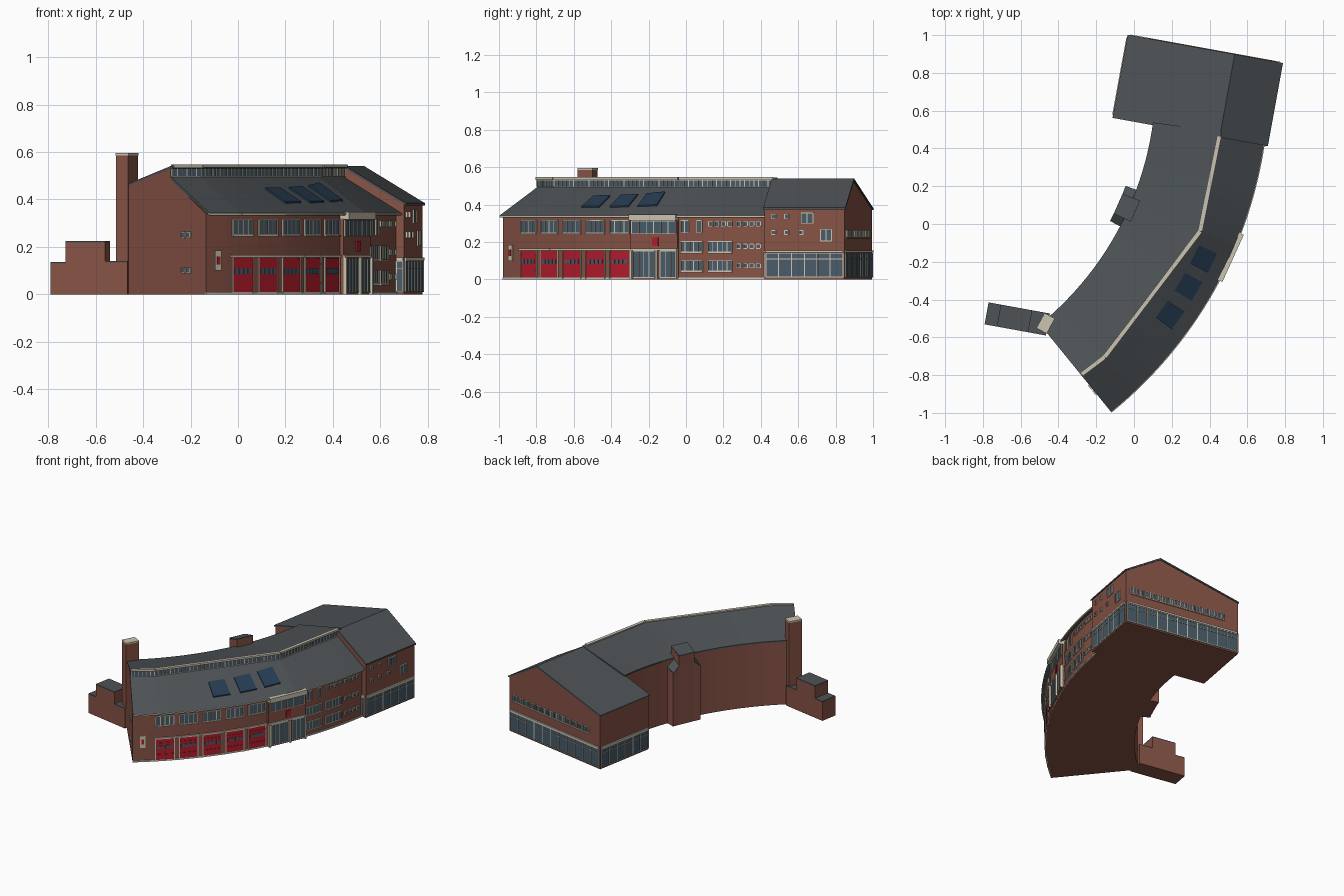
import bpy, bmesh, math
from mathutils import Vector

if "Cube" in bpy.data.objects:
    bpy.data.objects.remove(bpy.data.objects["Cube"])

CX, CY, R_OUT, R_IN = -1.545, 0.757, 2.235, 1.667   # arc centre and wall radii
A0, A1 = -50.9, -7.6                                # arc start and end in degrees
COL = dict(brick=(.24, .085, .06), slate=(.075, .085, .092), glass=(.065, .105, .14),
           red=(.45, .012, .025), cream=(.60, .55, .44), sky=(.02, .045, .085))
MATS = {}
for k, c in COL.items():
    MATS[k] = bpy.data.materials.new(k)
    MATS[k].diffuse_color = (*c, 1)
parts = {}


def loft(name, mat, sections):
    """Closed solid through a list of equal closed 3D profiles."""
    bm = parts.setdefault(name, (bmesh.new(), mat))[0]
    rows = [[bm.verts.new(p) for p in s] for s in sections]
    n = len(rows[0])
    for a, b in zip(rows, rows[1:]):
        for i in range(n):
            j = (i + 1) % n
            bm.faces.new((a[i], a[j], b[j], b[i]))
    bm.faces.new(rows[0])
    bm.faces.new(rows[-1][::-1])


def slab(name, mat, p, q, z0, z1, t, back=.004):
    """Upright box along plan line p-q, growing t to its right."""
    p, q = Vector(p[:2]), Vector(q[:2])
    d = (q - p).normalized()
    n = Vector((d.y, -d.x))
    loft(name, mat, [[(*(e - n * back), z0), (*(e + n * t), z0),
                      (*(e + n * t), z1), (*(e - n * back), z1)] for e in (p, q)])


def P(a, r=R_OUT):
    a = math.radians(a)
    return Vector((CX + r * math.cos(a), CY + r * math.sin(a)))


def glazing(name, p, q, z0, z1, n=1, frame=.004, t=.004):
    """Glass panel with cream frame and n panes."""
    p, q = Vector(p), Vector(q)
    d = (q - p).normalized() * frame / 2
    slab(name + "_glass", "glass", p, q, z0, z1, t)
    for i in range(n + 1):
        c = p.lerp(q, i / n)
        slab(name + "_frames", "cream", c - d, c + d, z0, z1, t + .003)
    for z in (z0, z1):
        slab(name + "_frames", "cream", p, q, z - frame / 2, z + frame / 2, t + .003)


def band(name, mat, a0, a1, z0, z1, t, r=R_OUT, back=.004):
    n = max(1, round((a1 - a0) / 1.5))
    for i in range(n):
        slab(name, mat, P(a0 + (a1 - a0) * i / n, r), P(a0 + (a1 - a0) * (i + 1) / n, r), z0, z1, t, back)


# Kinked ridge line, as a radius per angle
RIDGE = [Vector(p) for p in ((-.28, -.79), (-.16, -.70), (.345, -.035), (.445, .465))]
KINKS = [math.degrees(math.atan2(p.y - CY, p.x - CX)) for p in RIDGE]


def ridge_r(a):
    i = 0 if a < KINKS[1] else 1 if a < KINKS[2] else 2
    p, e = RIDGE[i] - Vector((CX, CY)), RIDGE[i + 1] - RIDGE[i]
    d = Vector((math.cos(math.radians(a)), math.sin(math.radians(a))))
    return p.cross(e) / d.cross(e)


# Curved main wing and its split roof
angles = sorted([A0 + (A1 - A0) * i / 28 for i in range(29)] + KINKS[1:3])


def sweep(name, mat, profile):
    loft(name, mat, [[(*P(a, r), z) for r, z in profile(ridge_r(a))] for a in angles])


sweep("main_walls", "brick", lambda k: [(R_IN, 0), (R_OUT, 0), (R_OUT, .338), (k, .486), (k, .532), (R_IN, .446)])
sweep("front_roof", "slate", lambda k: [(2.258, .332), (2.258, .343), (k, .495), (k, .482)])
sweep("back_roof", "slate", lambda k: [(1.66, .443), (1.66, .452), (k + .014, .544), (k + .014, .532)])
band("eave_trim", "cream", A0, -8.6, .334, .343, .004, 2.258)
band("plinth", "cream", A0, -8.6, 0, .01, .005)

# Clerestory strip along the ridge
for p, q, n in zip(RIDGE, RIDGE[1:], (6, 32, 20)):
    glazing("clerestory", p, q, .496, .532, n, .004, .006)
    slab("ridge_trim", "cream", p, q, .534, .547, .018)

# Skylights lying on the front roof
for a in (-35.5, -30.7, -26.2):
    def on(da, r, h):
        k = ridge_r(a + da)
        return (*P(a + da, r), .495 - .152 * (r - k) / (2.258 - k) + h)
    loft("skylights", "sky", [[on(s, 2.08, -.01), on(s, 2.185, -.01), on(s, 2.185, .008), on(s, 2.08, .008)]
                              for s in (-1.5, 1.5)])

# Five vehicle doors with windows above
for i in range(5):
    a = -47.1 + 3.95 * i
    slab("vehicle_doors", "red", P(a), P(a + 3), .008, .153, .004)
    for j in range(4):
        b = a + .25 + j * .65
        slab("door_lights", "glass", P(b), P(b + .5), .085, .108, .007)
    for z in (.045, .125):
        slab("door_ribs", "red", P(a), P(a + 3), z, z + .004, .007)
    for b in (a - .12, a + 3):
        slab("door_jambs", "cream", P(b), P(b + .12), 0, .155, .007)
    glazing("upper_windows", P(a), P(a + 3), .25, .315, 4)
    slab("window_sills", "cream", P(a - .1), P(a + 3.1), .243, .249, .011)
band("door_lintel", "cream", -47.4, -28, .155, .165, .01)

# Wall plaque at the south end
slab("plaque", "cream", P(-49.7), P(-48.8), .10, .185, .006)
slab("plaque_centre", "red", P(-49.45), P(-49.05), .125, .16, .009)

# Entrance bay with canopy
EA, EB = P(-27.9, 2.245), P(-20.9, 2.245)
slab("entrance_bay", "brick", EA, EB, 0, .32, .006, .04)
slab("canopy", "cream", EA, EB, .316, .348, .032, .05)
slab("entrance_band", "cream", EA, EB, .155, .166, .014)
E = lambda f: EA.lerp(EB, f)
glazing("entrance_top", E(.03), E(.97), .245, .312, 6, .004, .010)
glazing("entrance_left", E(.06), E(.52), .01, .152, 4, .004, .010)
glazing("entrance_right", E(.64), E(.97), .01, .152, 3, .004, .010)
for f in (0, .55, .96):
    slab("entrance_posts", "cream", E(f), E(f + .04), 0, .155, .02)
slab("entrance_plate", "red", E(.47), E(.60), .18, .225, .012)

# Office windows north of the entrance
for z in (.045, .148):
    for a, b in ((-20.5, -17.4), (-16.6, -13.2)):
        glazing("office_windows", P(a), P(b), z, z + .055, 5)
        slab("window_sills", "cream", P(a), P(b), z - .008, z - .002, .009)
glazing("office_windows", P(-20.5), P(-19.4), .25, .315, 2)
glazing("office_windows", P(-18.2), P(-17.5), .25, .315, 1)
for a0, zs in ((-16.5, (.285,)), (-12.5, (.062, .165, .285))):
    for z in zs:
        for i in range(4):
            a = a0 + .9 * i
            glazing("small_windows", P(a), P(a + .6), z, z + .024)

# Small windows in the south gable
for z in (.09, .24):
    for r in (2.075, 2.11):
        glazing("gable_windows", P(A0, r), P(A0, r + .024), z, z + .022)

# North block
SE, U, V = Vector((.70, .42)), Vector((.984, -.179)), Vector((.179, .984))
B = lambda u, v: SE - U * u + V * v
W, D, K = .82, .435, .25


def block(name, mat, prof, v0, v1):
    loft(name, mat, [[(*B(u, v), z) for u, z in prof] for v in (v0, v1)])


block("block_walls", "brick", [(0, 0), (0, .38), (K, .53), (W, .375), (W, 0)], 0, D)
block("block_roof_east", "slate", [(-.01, .374), (-.01, .384), (K, .54), (K, .528)], -.006, D + .006)
block("block_roof_west", "slate", [(W + .006, .372), (W + .006, .381), (K, .54), (K, .528)], -.006, D + .006)
sides = [("east", B(0, .008), B(0, D - .008), 6), ("north", B(.008, D), B(W - .008, D), 11),
         ("west", B(W, D - .008), B(W, .008), 6), ("south", B(.032, 0), B(.003, 0), 1)]
for s, p, q, n in sides:
    glazing(s + "_ground", p, q, .012, .14, n, .005)
    slab(s + "_band", "cream", p, q, .143, .155, .010)
    slab(s + "_transom", "cream", p, q, .108, .111, .007)
for v0, v1, z0, z1 in ((.04, .06, .325, .348), (.11, .13, .325, .348), (.04, .06, .24, .262),
                       (.11, .13, .24, .262), (.19, .21, .24, .262), (.20, .265, .30, .355),
                       (.305, .365, .205, .268)):
    glazing("block_windows", B(0, v0), B(0, v1), z0, z1, 1 if v1 - v0 < .03 else 2)
for i in range(13):
    u = .03 + i * .054
    glazing("north_windows", B(u, D), B(u + .04, D), .225, .262, 2, .003)
slab("north_sill", "cream", B(.03, D), B(.72, D), .215, .221, .008)

# Stair turret on the inner side
for a0, a1, z0, z1 in ((-27.6, -26, .37, .41), (-26, -21.9, .48, .48), (-21.9, -20.3, .41, .37)):
    loft("stair_turret", "brick", [[(*P(a, 1.605), 0), (*P(a, 1.70), 0), (*P(a, 1.70), z + .03), (*P(a, 1.605), z)]
                                   for a, z in ((a0, z0), (a1, z1))])
    loft("turret_roof", "slate", [[(*P(a, 1.60), z), (*P(a, 1.70), z + .03), (*P(a, 1.70), z + .038), (*P(a, 1.60), z + .008)]
                                  for a, z in ((a0, z0), (a1, z1))])

# Stepped annex and chimney at the south-west
NW = Vector((-.77, -.415))
for u0, u1, h in ((0, .066, .13), (.066, .235, .218), (.235, .33, .134)):
    p, q = NW + U * u0, NW + U * u1
    slab("annex", "brick", p, q, 0, h, .118, 0)
    slab("annex_roof", "slate", p, q, h, h + .007, .118, 0)
c0, c1 = Vector((-.515, -.552)), Vector((-.472, -.472))
slab("chimney", "brick", c0, c1, 0, .586, .058, 0)
slab("chimney_cap", "cream", c0, c1, .586, .596, .060, .002)

# Turn collected geometry into objects
for name, (bm, mat) in parts.items():
    bmesh.ops.recalc_face_normals(bm, faces=bm.faces)
    me = bpy.data.meshes.new(name)
    bm.to_mesh(me)
    bm.free()
    me.materials.append(MATS[mat])
    bpy.context.collection.objects.link(bpy.data.objects.new(name, me))

for m in bpy.data.materials:
    if m.users and not m.is_grease_pencil:
        m.use_nodes = True
        m.node_tree.nodes["Principled BSDF"].inputs["Base Color"].default_value = m.diffuse_color
